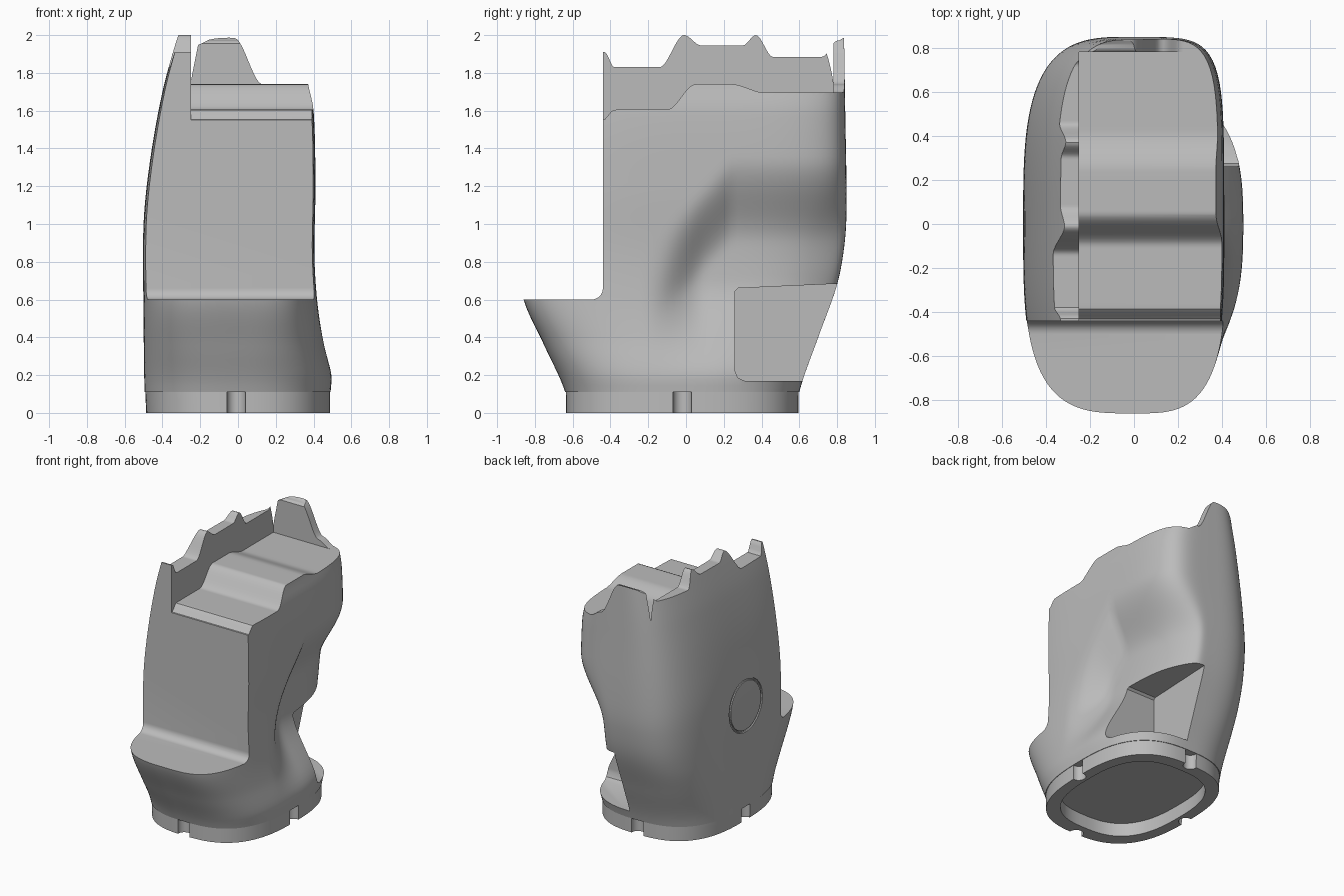
import bpy, bmesh, math
from mathutils import Vector

cube = bpy.data.objects.get("Cube")
if cube:
    bpy.data.objects.remove(cube, do_unlink=True)

grey = bpy.data.materials.new("plain grey")
grey.use_nodes = True
COLOUR = (0.5, 0.5, 0.5, 1)
grey.diffuse_color = COLOUR
grey.node_tree.nodes["Principled BSDF"].inputs["Base Color"].default_value = COLOUR


def smooth(a, b, t):
    t = min(max((t - a) / (b - a), 0), 1)
    return t * t * (3 - 2 * t)


def eased(keys, t):
    """Flat tangent at every key: good for plateaus and peaks."""
    for (a, va), (b, vb) in zip(keys, keys[1:]):
        if t <= b:
            return va + (vb - va) * smooth(a, b, t)
    return keys[-1][1]


def flowing(keys, t):
    """Hermite curve with averaged slopes."""
    def slope(i):
        a, b = keys[max(i - 1, 0)], keys[min(i + 1, len(keys) - 1)]
        return (b[1] - a[1]) / (b[0] - a[0])
    for i in range(len(keys) - 1):
        (a, va), (b, vb) = keys[i], keys[i + 1]
        if t <= b:
            h = b - a
            u = (t - a) / h
            s = u * u * (3 - 2 * u)
            return (va + (vb - va) * s + h * slope(i) * u * (1 - u) ** 2
                    - h * slope(i + 1) * u * u * (1 - u))
    return keys[-1][1]


# Half extents of the body on each side, by height
RIGHT_X = [(0, .49), (.11, .49), (.2, .495), (.4, .45), (.6, .42), (.85, .405),
           (1.2, .41), (1.6, .40), (1.75, .37), (2.1, .33)]
LEFT_X = [(0, .49), (.11, .495), (.5, .5), (1.0, .5), (1.34, .465), (1.7, .40),
          (1.94, .335), (2.1, .28)]
BACK_Y = [(0, .6), (.11, .6), (.4, .70), (.68, .80), (.9, .84), (1.1, .85),
          (1.6, .843), (2.1, .835)]
FRONT_Y = [(0, .64), (.11, .64), (.35, .747), (.6, .86), (.8, .88), (2.1, .88)]


def outline(z, count=160, scale=1.0, scoop=True):
    """One rounded cross-section of the body."""
    pts = []
    for i in range(count):
        a = math.tau * i / count
        c, s = math.cos(a), math.sin(a)
        n = 2.7 + .7 * smooth(.1, .6, z)
        if c > 0 and s > 0:
            n += 1.8 * smooth(.8, 1.4, z)
        r = scale / (abs(c) ** n + abs(s) ** n) ** (1 / n)
        x = c * r * flowing(RIGHT_X if c > 0 else LEFT_X, z)
        y = s * r * flowing(BACK_Y if s > 0 else FRONT_Y, z)
        if scoop and c > 0:
            # thumb scoop on the right-hand flank
            top = min(max(.9 + 1.1 * (y + .17), .95), 1.35)
            depth = .14 * smooth(-.22, .1, y) * smooth(.2, .7, z)
            x -= depth * (1 - smooth(top - .45, top, z)) * smooth(0, .35, x)
        pts.append(Vector((x, y, z)))
    return pts


def finish(name, bm):
    bmesh.ops.recalc_face_normals(bm, faces=bm.faces)
    mesh = bpy.data.meshes.new(name)
    bm.to_mesh(mesh)
    bm.free()
    ob = bpy.data.objects.new(name, mesh)
    bpy.context.collection.objects.link(ob)
    mesh.materials.append(grey)
    return ob


def loft(name, rings):
    bm = bmesh.new()
    loops = [[bm.verts.new(p) for p in ring] for ring in rings]
    for lo, hi in zip(loops, loops[1:]):
        for i in range(len(lo)):
            j = (i + 1) % len(lo)
            bm.faces.new((lo[i], lo[j], hi[j], hi[i]))
    bm.faces.new(loops[0][::-1])
    bm.faces.new(loops[-1])
    return finish(name, bm)


def prism(name, pts, axis, lo, hi):
    """Profile of (horizontal, z) points pushed along x or y."""
    def place(p, d):
        return Vector((d, p[0], p[1])) if axis == "x" else Vector((p[0], d, p[1]))
    return loft(name, [[place(p, d) for p in pts] for d in (lo, hi)])


def above(keys, lo, hi, steps=90):
    """Area from an eased curve up to beyond the top."""
    ts = [lo + (hi - lo) * i / steps for i in range(steps + 1)]
    return [(t, eased(keys, t)) for t in ts] + [(hi, 2.3), (lo, 2.3)]


def cut(ob, cutter):
    mod = ob.modifiers.new("cut", "BOOLEAN")
    mod.operation, mod.solver, mod.object = "DIFFERENCE", "EXACT", cutter
    cutter.hide_render = True
    bpy.context.view_layer.objects.active = ob
    bpy.ops.object.modifier_apply(modifier=mod.name)
    bpy.data.objects.remove(cutter, do_unlink=True)


def shade(ob):
    bpy.ops.object.select_all(action="DESELECT")
    ob.select_set(True)
    bpy.context.view_layer.objects.active = ob
    bpy.ops.object.shade_smooth_by_angle(angle=math.radians(30))


# Main body
levels = [.11 + (2.05 - .11) * i / 56 for i in range(57)]
body = loft("grip_body", [outline(z) for z in levels])

# Flat front with a filleted ledge at its foot
fillet = [(-.50 + .06 * math.sin(a), .66 - .06 * math.cos(a))
          for a in [math.pi / 2 * i / 8 for i in range(9)]]
cut(body, prism("front_cutter", [(-1.3, .6)] + fillet + [(-.44, 2.4), (-1.3, 2.4)],
                "x", -1, 1))

# Scalloped top edge of the side wall
WALL = [(-.6, 1.91), (-.43, 1.91), (-.38, 1.83), (-.14, 1.83), (-.01, 2.0), (.08, 1.945),
        (.3, 1.945), (.37, 2.0), (.46, 1.885), (.72, 1.885), (.8, 1.97), (.85, 1.99)]
cut(body, prism("wall_cutter", above(WALL, -.6, 1.0, 160), "x", -1.1, 1.1))

# Stepped seat inside the side and back walls
SEAT = [(-.6, 1.55), (-.44, 1.55), (-.38, 1.605), (-.1, 1.605), (.05, 1.74), (.24, 1.74),
        (.42, 1.695), (.9, 1.695)]
cut(body, prism("seat_cutter", above(SEAT, -.6, .78), "x", -.25, 1.2))

# Back wall sloping down to the seat
BACK = [(-.25, 1.94), (-.1, 1.99), (-.02, 1.985), (.13, 1.74), (.22, 1.695), (.9, 1.695)]
cut(body, prism("back_cutter", above(BACK, -.249, .9), "y", .7, 1.3))

# Corner notch low on the back right, with soft inner edges
r = .05
notch_profile = [(1.2, .17), (.26 + r, .17), (.26 + r * .3, .17 + r * .3), (.26, .17 + r),
                 (.26, .645), (.275, .66), (.83, .685), (1.2, .70)]
cut(body, prism("notch_cutter", notch_profile, "x", .04, 1.0))

# Round badge groove on the side
bpy.ops.mesh.primitive_torus_add(location=(-.5, 0, .88), rotation=(0, math.pi / 2, 0),
                                 major_radius=.19, minor_radius=.01,
                                 major_segments=64, minor_segments=8)
cut(body, bpy.context.object)
shade(body)

# Base ring with a hollow underside and four locking slots
base = loft("base_ring", [outline(z, scale=.992, scoop=False) for z in (0, .112)])
hollow = [[Vector((p.x, p.y, z)) for p in outline(0, scale=.83, scoop=False)]
          for z in (-.1, .1)]
cut(base, loft("hollow_cutter", hollow))
for x, y in ((.48, -.02), (-.48, -.02), (-.01, .59), (-.01, -.63)):
    bpy.ops.mesh.primitive_cylinder_add(vertices=24, radius=.05, depth=.4, location=(x, y, 0))
    cut(base, bpy.context.object)
shade(base)
